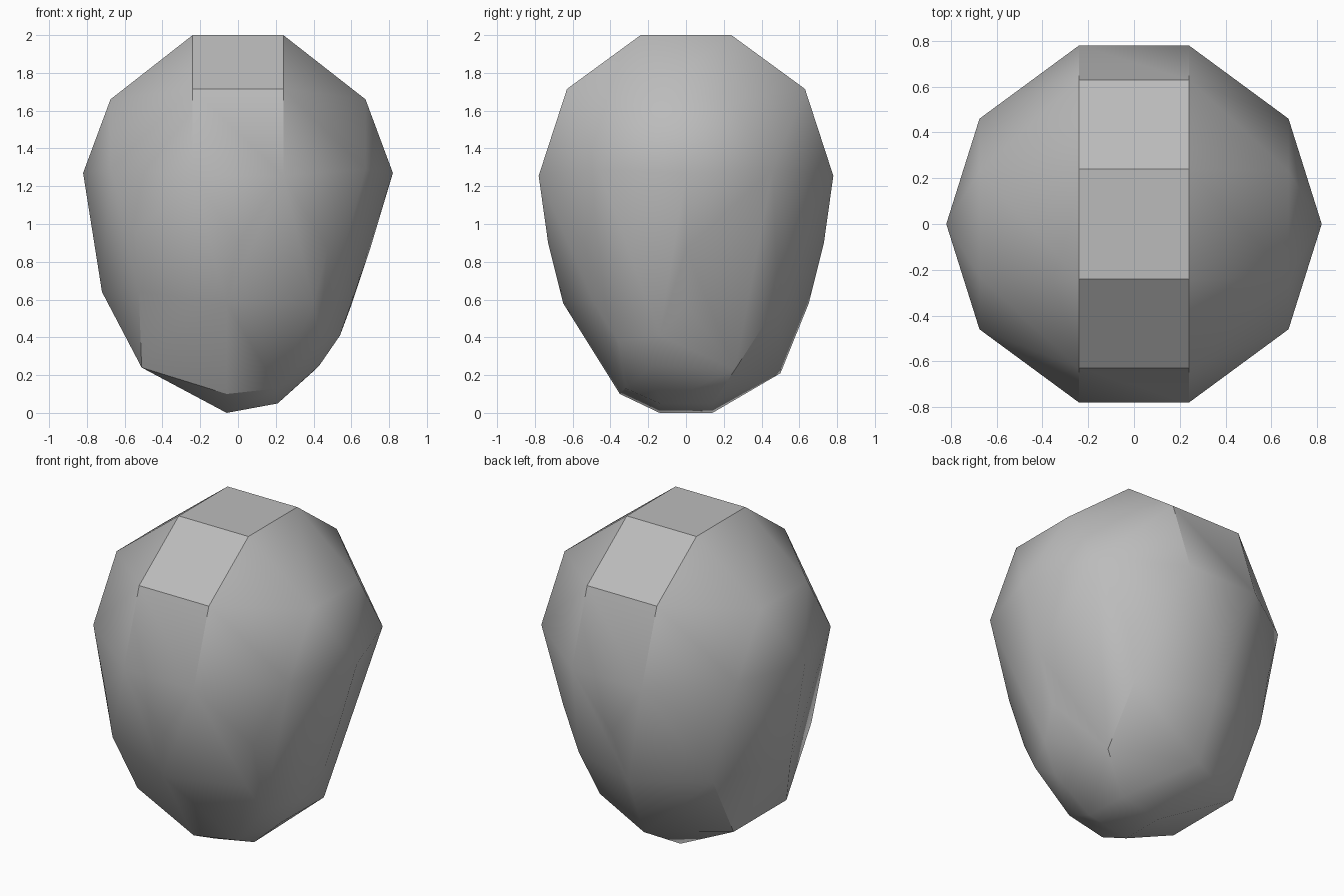
import bpy, bmesh, math

if "Cube" in bpy.data.objects:
    bpy.data.objects.remove(bpy.data.objects["Cube"])

# Upper dome: mirrored across x and y
points = []
dome = [(.24, .24, 2), (.24, .63, 1.715), (.675, .23, 1.66),
        (.675, .46, 1.29), (.24, .78, 1.255), (.82, 0, 1.27)]
for x, y, z in dome:
    for sx in (-1, 1):
        for sy in ((-1, 1) if y else (1,)):
            points.append((sx * x, sy * y, z))

# Tapering lower body: mirrored front to back
lower = [(0, .73, .9), (.475, .53, .87), (-.545, .53, .95),
         (-.06, .65, .58), (.40, .485, .58), (-.525, .485, .64),
         (-.51, .26, .24), (-.06, .14, 0)]
for x, y, z in lower:
    points += [(x, -y, z), (x, y, z)]

# Side ridges and the uneven base
points += [(-.76, 0, .97), (-.72, 0, .64), (.70, 0, .87), (.60, 0, .57),
           (-.06, -.35, .10), (-.06, .50, .21), (.41, .26, .23),
           (.54, -.14, .41), (.43, -.36, .38), (.43, -.18, .25),
           (.21, -.14, .05), (.21, -.32, .13), (.20, .14, .05)]

# Wrap the points in a faceted skin
bm = bmesh.new()
for p in points:
    bm.verts.new(p)
result = bmesh.ops.convex_hull(bm, input=bm.verts)
loose = [v for v in bm.verts if not v.link_faces]
bmesh.ops.delete(bm, geom=loose, context='VERTS')
bmesh.ops.dissolve_limit(bm, angle_limit=math.radians(1),
                         verts=bm.verts, edges=bm.edges)
bmesh.ops.recalc_face_normals(bm, faces=bm.faces)

mesh = bpy.data.meshes.new("rock")
bm.to_mesh(mesh)
bm.free()
rock = bpy.data.objects.new("rock", mesh)
bpy.context.collection.objects.link(rock)

grey = bpy.data.materials.new("stone grey")
grey.diffuse_color = (.5, .5, .5, 1)
grey.use_nodes = True
grey.node_tree.nodes["Principled BSDF"].inputs["Base Color"].default_value = grey.diffuse_color
mesh.materials.append(grey)

# Soft shading with the strongest ridges kept sharp
bpy.context.view_layer.objects.active = rock
rock.select_set(True)
bpy.ops.object.shade_smooth_by_angle(angle=math.radians(30))
